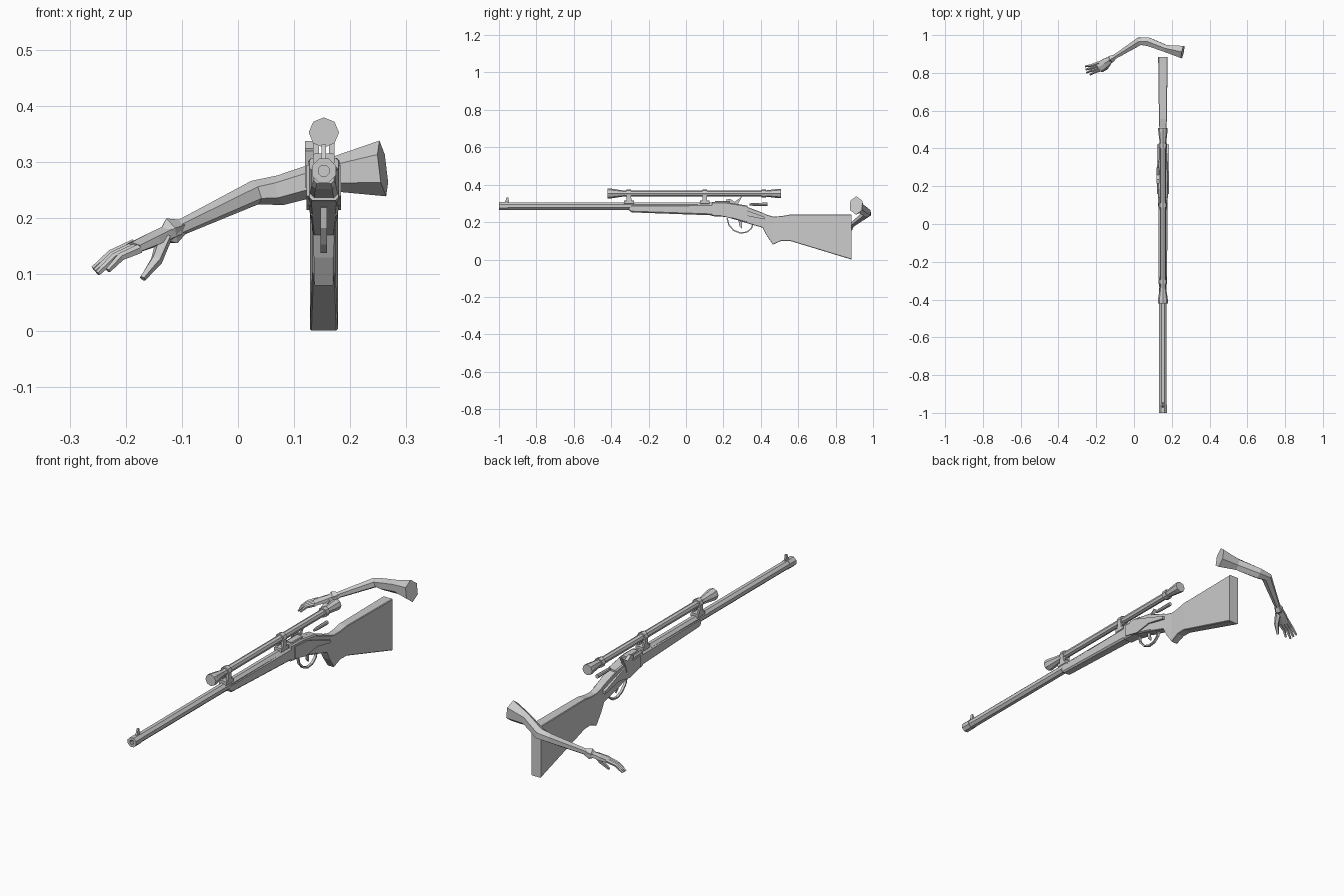
import bpy, bmesh, math
from mathutils import Vector

default_cube = bpy.data.objects.get("Cube")
if default_cube:
    bpy.data.objects.remove(default_cube)

CENTRE = .153        # sideways position of the rifle
BORE = .285          # height of the barrel axis
SIGHT_LINE = .353    # height of the scope axis
SIDES = {"left": 1, "right": -1}

# Single plain material
grey = bpy.data.materials.new("plain grey")
grey.use_nodes = True
colour = (.6, .6, .6, 1)
grey.diffuse_color = colour
grey.node_tree.nodes["Principled BSDF"].inputs["Base Color"].default_value = colour


def loft(name, rings):
    """Skin a list of equal-length point rings and cap both ends."""
    bm = bmesh.new()
    rows = [[bm.verts.new(point) for point in ring] for ring in rings]
    count = len(rows[0])
    for near, far in zip(rows, rows[1:]):
        for i in range(count):
            j = (i + 1) % count
            bm.faces.new((near[i], near[j], far[j], far[i]))
    bm.faces.new(rows[0])
    bm.faces.new(rows[-1])
    bmesh.ops.recalc_face_normals(bm, faces=bm.faces)
    mesh = bpy.data.meshes.new(name)
    bm.to_mesh(mesh)
    bm.free()
    mesh.materials.append(grey)
    part = bpy.data.objects.new(name, mesh)
    bpy.context.collection.objects.link(part)


def circle(count, turn):
    """Sine and cosine pairs for the corners of a regular polygon."""
    angles = [turn + math.tau * i / count for i in range(count)]
    return [(math.sin(angle), math.cos(angle)) for angle in angles]


def body(name, sections, bevel):
    """Chamfered box sections along y: (y, top, bottom, half width)."""
    rings = []
    for y, top, bottom, width in sections:
        cut = width * bevel
        half = [(width - cut, top), (width, top - cut),
                (width, bottom + cut), (width - cut, bottom)]
        outline = half + [(-x, z) for x, z in reversed(half)]
        rings.append([(CENTRE + x, y, z) for x, z in outline])
    loft(name, rings)


def lathe(name, profile, height, turn=0):
    """Turn a (y, radius) profile into an octagonal shape about an axis along y."""
    corners = circle(8, turn)
    loft(name, [[(CENTRE + radius * s, y, height + radius * c) for s, c in corners]
                for y, radius in profile])


def sweep(name, path, radii, count, turn=0):
    """Skin a path with polygons, one (side, upright) radius pair per point."""
    points = [Vector(point) for point in path]
    last = len(points) - 1
    rings = []
    for i, (side, upright) in enumerate(radii):
        along = points[min(i + 1, last)] - points[max(i - 1, 0)]
        across = along.cross(Vector((0, 0, 1))).normalized()
        up = across.cross(along).normalized()
        rings.append([points[i] + across * side * s + up * upright * c
                      for s, c in circle(count, turn)])
    loft(name, rings)


def plate(name, outline, inner, outer):
    """Extrude a (y, z) outline between two sideways offsets from the centre."""
    loft(name, [[(CENTRE + x, y, z) for y, z in outline] for x in (inner, outer)])


# Octagonal barrel with muzzle band and open bore
barrel = .021
band = barrel * 1.1
lathe("barrel", [(.17, barrel), (-.955, barrel), (-.955, band), (-1, band),
                 (-1, barrel / 2), (-.95, barrel / 2)], BORE, math.pi / 8)
plate("front_sight", [(-.975, .3), (-.965, .315), (-.96, .332), (-.95, .332), (-.945, .3)],
      -.004, .004)

# Fore stock and butt stock
body("fore_stock", [(-.305, .285, .262, .018), (-.29, .292, .252, .022),
                    (.15, .296, .236, .025)], .3)
body("butt_stock", [(.29, .295, .205, .024), (.41, .25, .17, .019),
                    (.43, .24, .13, .018), (.465, .23, .08, .017),
                    (.51, .232, .1, .019), (.555, .24, .1, .021),
                    (.885, .24, 0, .025)], .12)

# Receiver, breech, lock plates and hammer
body("receiver", [(.14, .308, .232, .026), (.21, .308, .228, .028),
                  (.33, .288, .196, .024)], .2)
body("breech_block", [(y, .313, .24, .016) for y in (.155, .235)], .2)
for word, side in SIDES.items():
    plate(word + "_lock_plate", [(.16, .295), (.25, .29), (.42, .228), (.42, .215),
                                 (.32, .235), (.24, .222), (.16, .24)],
          side * .015, side * .031)
plate("hammer", [(.23, .255), (.215, .32), (.235, .325), (.26, .308), (.3, .338),
                 (.272, .285), (.262, .255)], -.034, -.018)

# Looped guard and trigger
loop = []
for step in range(7):
    angle = math.pi * step / 6
    loop.append((CENTRE, .29 - .07 * math.cos(angle),
                 .21 - .068 * math.sin(angle) - .01 * math.cos(angle + math.pi)))
sweep("trigger_guard", loop, [(.008, .005)] * len(loop), 4, math.pi / 4)
plate("trigger", [(.28, .215), (.285, .18), (.3, .165), (.297, .215)], -.004, .004)

# Telescopic sight: objective bell, tube and eyepiece
tube = .016
bell = .027
eyepiece = .025
lathe("scope", [(-.42, bell), (-.405, bell), (-.335, tube),
                (.42, tube), (.495, eyepiece), (.508, eyepiece)], SIGHT_LINE)
for word, y in {"front": -.305, "middle": .1, "rear": .415}.items():
    ring = tube * 1.4
    lathe(word + "_scope_ring", [(y - .012, ring), (y + .012, ring)], SIGHT_LINE)
    if word == "rear":
        continue
    # Forked mount under the ring
    body(word + "_mount_base", [(y + end * .026, .316, .296, .019) for end in (-1, 1)], .15)
    for label, side in SIDES.items():
        fork = [(y - .014, .31), (y - .01, SIGHT_LINE), (y + .01, SIGHT_LINE), (y + .014, .31)]
        plate(word + "_mount_" + label + "_post", fork, side * .009, side * .019)

# Loose cartridge above the wrist of the stock
lathe("cartridge", [(.34, .005), (.36, .008), (.437, .009)], .295)

# Arm from the cut shoulder end past the elbow to the wrist
wrist = Vector((-.11, .88, .18))
sweep("arm", [(.258, .91, .289), (.17, .928, .278), (.075, .965, .25),
              (.03, .968, .246), wrist],
      [(.038, .05), (.022, .031), (.026, .027), (.024, .022), (.013, .014)], 6)

# Flared cuff, then the palm continuing along the hand direction
reach = Vector((-.07, -.045, -.03))
sweep("cuff", [wrist - reach * .15, wrist + reach * .15, wrist + reach * .3],
      [(.013, .014), (.021, .026), (.017, .015)], 5)
sweep("palm", [wrist, wrist + reach * .6, wrist + reach * 1.1],
      [(.016, .016), (.027, .014), (.029, .011)], 6)

# Four fingers fanned across the end of the palm, bent at the middle joint
knuckle = wrist + reach
spread = Vector((-.003, .0125, .003))
for i, word in enumerate(("index", "middle", "ring", "little")):
    offset = spread * (i - 1.5)
    length = 1 if i else .8
    joint = knuckle + offset + Vector((-.042, -.015, -.018)) * length
    tip = joint + offset * .3 + Vector((-.03, -.01, -.028)) * length
    sweep(word + "_finger", [knuckle + offset, joint, tip],
          [(radius, radius) for radius in (.009, .0075, .005)], 5)

# Thumb hanging below the palm
base = wrist + reach * .3 + Vector((0, -.01, -.005))
thumb_joint = base + Vector((-.014, -.028, -.04))
sweep("thumb", [base, thumb_joint, thumb_joint + Vector((-.025, -.02, -.033))],
      [(radius, radius) for radius in (.014, .011, .006)], 5)
